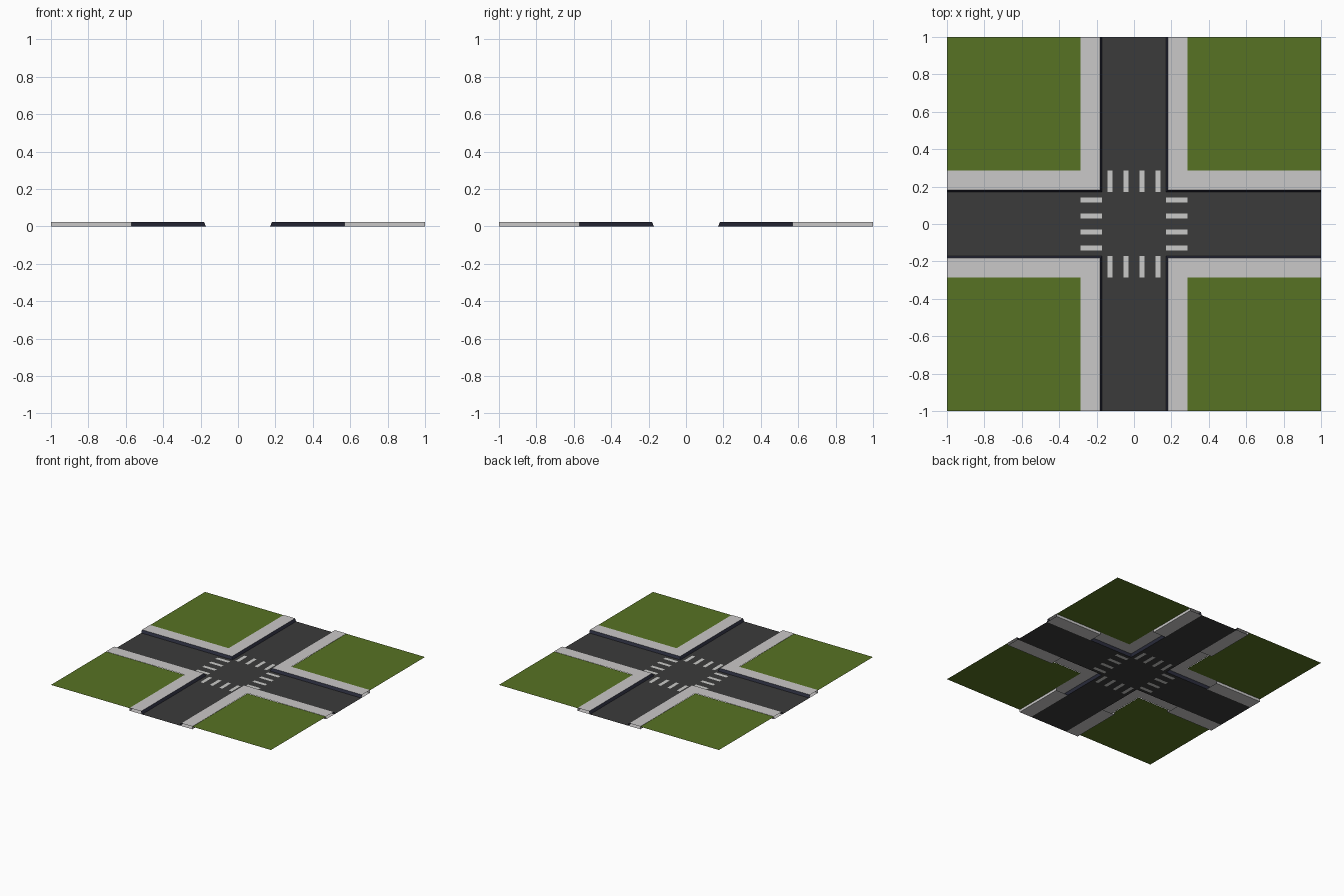
import bpy, bmesh

if "Cube" in bpy.data.objects:
    bpy.data.objects.remove(bpy.data.objects["Cube"])

# flat colours (linear)
def mat(name, rgb):
    m = bpy.data.materials.new(name)
    m.diffuse_color = (*rgb, 1)
    m.use_nodes = True
    m.node_tree.nodes["Principled BSDF"].inputs["Base Color"].default_value = m.diffuse_color
    return m

ASPHALT = mat("asphalt", (0.043, 0.043, 0.043))
PAINT = mat("white_paint", (0.59, 0.59, 0.58))
PAVING = mat("pale_paving", (0.59, 0.58, 0.58))
CURB = mat("dark_curb", (0.026, 0.028, 0.05))
GRASS = mat("grass", (0.095, 0.168, 0.017))

ROAD, LIP, BACK, TILE = 0.172, 0.181, 0.285, 0.57   # distances from the road axis
TOP, LAWN = 0.023, 0.021                            # heights


def make(name, quads, mats):
    """quads: list of (points, material index)"""
    bm = bmesh.new()
    for pts, mi in quads:
        f = bm.faces.new([bm.verts.new(p) for p in pts])
        f.material_index = mi
    bmesh.ops.remove_doubles(bm, verts=bm.verts, dist=1e-5)
    me = bpy.data.meshes.new(name)
    bm.to_mesh(me)
    bm.free()
    for m in mats:
        me.materials.append(m)
    ob = bpy.data.objects.new(name, me)
    bpy.context.collection.objects.link(ob)


# road cross with crosswalk stripes cut into the surface
stripes = [(c - 0.014, c + 0.014) for c in (-0.129, -0.043, 0.043, 0.129)]
cuts = sorted([-1, -BACK, -ROAD, ROAD, BACK, 1] + [e for s in stripes for e in s])


def on_stripe(along, across):
    return ROAD < abs(along) < BACK and any(a < across < b for a, b in stripes)


cells = []
for x0, x1 in zip(cuts, cuts[1:]):
    for y0, y1 in zip(cuts, cuts[1:]):
        cx, cy = (x0 + x1) / 2, (y0 + y1) / 2
        if abs(cx) > ROAD and abs(cy) > ROAD:
            continue
        paint = on_stripe(cx, cy) or on_stripe(cy, cx)
        cells.append(([(x0, y0, 0), (x1, y0, 0), (x1, y1, 0), (x0, y1, 0)], int(paint)))
make("road", cells, [ASPHALT, PAINT])

# one arm of a pavement, running along a and set back by b
arm = [
    # corner top with mitred end, then straight top
    ([(LIP, LIP, TOP), (TILE, LIP, TOP), (TILE, BACK, TOP), (BACK, BACK, TOP)], 0),
    ([(TILE, LIP, TOP), (1, LIP, TOP), (1, BACK, TOP), (TILE, BACK, TOP)], 0),
    # slightly sloped curb
    ([(ROAD, ROAD, 0), (1, ROAD, 0), (1, LIP, TOP), (LIP, LIP, TOP)], 1),
    # back wall and underside of the straight block (corner is hollow)
    ([(TILE, BACK, TOP), (1, BACK, TOP), (1, BACK, 0), (TILE, BACK, 0)], 0),
    ([(TILE, BACK, 0), (1, BACK, 0), (1, ROAD, 0), (TILE, ROAD, 0)], 0),
]

# four quadrants, each with a lawn and two pavement arms
for sx, sy, where in ((1, 1, "back_right"), (-1, 1, "back_left"),
                      (1, -1, "front_right"), (-1, -1, "front_left")):
    quads = []
    for swap in (False, True):
        flip = (sx * sy < 0) != swap
        for pts, mi in arm:
            p = [((b if swap else a) * sx, (a if swap else b) * sy, z) for a, b, z in pts]
            quads.append((p[::-1] if flip else p, mi))
    make("pavement_" + where, quads, [PAVING, CURB])
    lawn = [(x * sx, y * sy, LAWN) for x, y in ((BACK, BACK), (1, BACK), (1, 1), (BACK, 1))]
    make("lawn_" + where, [(lawn[::-1] if sx * sy < 0 else lawn, 0)], [GRASS])
